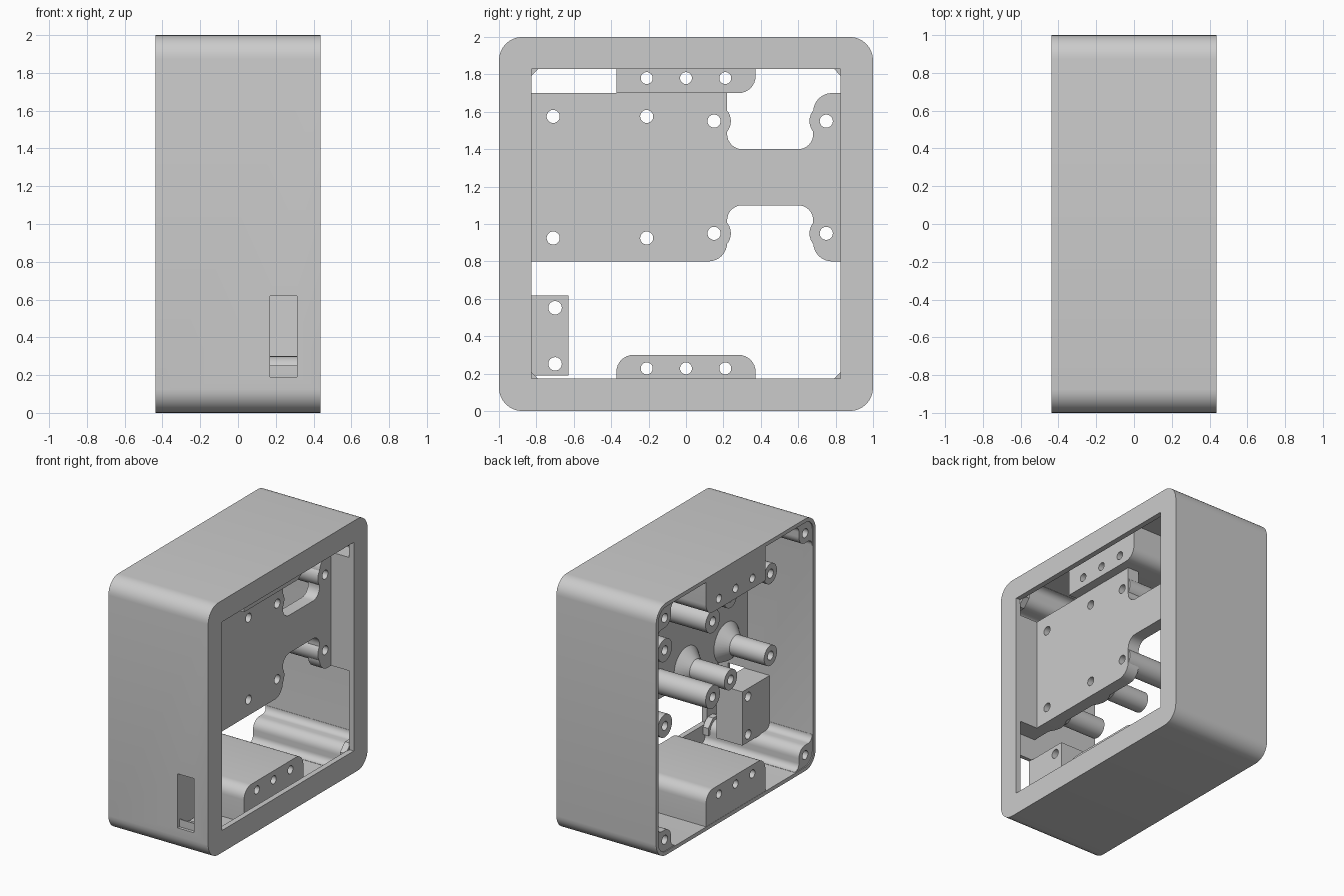
import bpy, bmesh, math
from mathutils import Vector

cube = bpy.data.objects.get("Cube")
if cube:
    bpy.data.objects.remove(cube, do_unlink=True)

grey = bpy.data.materials.new("plain grey")
grey.use_nodes = True
colour = (0.6, 0.6, 0.6, 1)
grey.diffuse_color = colour
grey.node_tree.nodes["Principled BSDF"].inputs["Base Color"].default_value = colour


def finish(name, bm):
    bmesh.ops.remove_doubles(bm, verts=bm.verts, dist=1e-5)
    bmesh.ops.recalc_face_normals(bm, faces=bm.faces)
    me = bpy.data.meshes.new(name)
    bm.to_mesh(me)
    bm.free()
    me.materials.append(grey)
    ob = bpy.data.objects.new(name, me)
    bpy.context.collection.objects.link(ob)
    return ob


def rounded(corners, steps=8):
    """Round right-angled corners given as (y, z, radius)."""
    out = []
    for i, (y, z, r) in enumerate(corners):
        p = Vector((y, z))
        if r == 0:
            out.append(p)
            continue
        a = (Vector(corners[i - 1][:2]) - p).normalized() * r
        b = (Vector(corners[(i + 1) % len(corners)][:2]) - p).normalized() * r
        for k in range(steps + 1):
            t = math.pi / 2 * k / steps
            out.append(p + a + b - b * math.cos(t) - a * math.sin(t))
    return out


def prism(name, outline, x0, x1):
    """Extrude a y-z outline along x."""
    bm = bmesh.new()
    face = bm.faces.new([bm.verts.new((x0, y, z)) for y, z in outline])
    new = bmesh.ops.extrude_face_region(bm, geom=[face])["geom"]
    verts = [v for v in new if isinstance(v, bmesh.types.BMVert)]
    bmesh.ops.translate(bm, verts=verts, vec=(x1 - x0, 0, 0))
    return finish(name, bm)


def rect(y0, y1, z0, z1, r=0):
    return rounded([(y0, z0, r), (y1, z0, r), (y1, z1, r), (y0, z1, r)])


def lathe(name, y, z, profile, sides=32):
    """Spin a closed (x, radius) profile about an axis along x."""
    bm = bmesh.new()
    verts = [bm.verts.new((x, y + r, z)) for x, r in profile]
    edges = [bm.edges.new((v, verts[i - 1])) for i, v in enumerate(verts)]
    bmesh.ops.spin(bm, geom=verts + edges, cent=(0, y, z), axis=(1, 0, 0),
                   angle=math.tau, steps=sides)
    return finish(name, bm)


def hole(y, z, r, end=1):
    return lathe("hole", y, z, [(-1, 0), (-1, r), (end, r), (end, 0)])


def cut(ob, cutters):
    for c in cutters:
        mod = ob.modifiers.new("cut", "BOOLEAN")
        mod.operation, mod.solver, mod.object = "DIFFERENCE", "EXACT", c
    deps = bpy.context.evaluated_depsgraph_get()
    me = bpy.data.meshes.new_from_object(ob.evaluated_get(deps))
    ob.modifiers.clear()
    ob.data = me
    for c in cutters:
        bpy.data.objects.remove(c, do_unlink=True)


HALF_X, LIP, OPEN, WALL = 0.438, 0.395, 0.826, 0.98
FRONT, BACK = 0.24, 0.14

# Outer case: thin walls, a lip round the opening, a slot in one wall
case = prism("case", rect(-1, 1, 0, 2, 0.125), -HALF_X, HALF_X)
cut(case, [prism("cavity", rect(-0.97, 0.97, 0.03, 1.97, 0.095), -0.6, LIP),
           prism("window", rect(-OPEN, OPEN, 0.175, 1.83), 0.2, 0.6),
           prism("slot", rect(-1.1, -0.9, 0.19, 0.62), 0.17, 0.312)])

# Corner screw posts blended into the walls, with gussets behind the lip
post = rounded([(0.75, 0.976, 0), (0.75, 0.968, 0), (0.802, 0.968, 0.05),
                (0.802, 0.802, 0.077), (0.968, 0.802, 0.05), (0.968, 0.75, 0),
                (0.976, 0.75, 0), (0.976, 0.976, 0.09)])
gusset = [(0.78, 0.84), (0.84, 0.78), (0.9, 0.78), (0.9, 0.9), (0.78, 0.9)]
for sy in (-1, 1):
    for sz in (-1, 1):
        ob = prism("corner_post", [(sy * a, 1 + sz * b) for a, b in post], -0.43, 0.4)
        cut(ob, [hole(sy * 0.88, 1 + sz * 0.88, 0.035, -0.1)])
        prism("corner_gusset", [(sy * a, 1 + sz * b) for a, b in gusset], 0.35, 0.4)

# Mounting plate with a rounded notch above and below
low, high = 0.8, 1.7
plate = prism("mounting_plate", rounded([
    (-WALL, low, 0), (0.22, low, 0.1), (0.22, 1.1, 0.08), (0.68, 1.1, 0.08),
    (0.68, low, 0.1), (WALL, low, 0), (WALL, high, 0), (0.68, high, 0.1),
    (0.68, 1.4, 0.08), (0.22, 1.4, 0.08), (0.22, high, 0), (-WALL, high, 0)]),
    BACK, FRONT)
flared = [(y, z) for y in (-0.71, -0.21) for z in (0.925, 1.575)]
plain = [(y, z) for y in (0.15, 0.75) for z in (0.95, 1.55)]
cut(plate, [hole(y, z, 0.035) for y, z in flared + plain])

# Side rails joining the plate to the lip
for side in (-1, 1):
    prism("side_rail", rect(*sorted((side * OPEN, side * WALL)), low, high),
          BACK + 0.01, 0.41)

# Standoffs behind the plate, the flares trimmed level with its edges
for y, z in flared:
    ob = lathe("flared_standoff", y, z,
               [(0.2, 0.035), (0.2, 0.16), (BACK, 0.16), (0.06, 0.08),
                (-0.245, 0.08), (-0.245, 0.035)])
    cut(ob, [prism("trim_below", rect(-2, 2, 0.2, low + 0.001), -1, 1),
             prism("trim_above", rect(-2, 2, high - 0.001, 2.2), -1, 1)])
for y, z in plain:
    lathe("standoff", y, z, [(FRONT - 0.001, 0.035), (FRONT - 0.001, 0.09),
                             (-0.34, 0.09), (-0.34, 0.035)])

# Long brackets along the floor and ceiling
HALF = 0.372
floor = prism("floor_bracket", rounded([
    (-HALF, 0.02, 0), (HALF, 0.02, 0), (HALF, 0.3, 0.09), (-HALF, 0.3, 0.09)]),
    -0.436, 0.313)
ceiling = prism("ceiling_bracket", rounded([
    (-HALF, 1.98, 0), (HALF, 1.98, 0), (HALF, 1.7, 0.09), (-HALF, 1.7, 0)]),
    -0.436, 0.313)
for bracket, z in ((floor, 0.228), (ceiling, 1.78)):
    cut(bracket, [hole(y, z, 0.032) for y in (-0.21, 0, 0.21)])

# Small block beside the slot
block = prism("slot_block", rect(-WALL, -0.628, 0.19, 0.617), -0.055, 0.17)
cut(block, [hole(-0.7, z, 0.036) for z in (0.252, 0.552)])

# Smooth the rounded surfaces and keep edges sharp
bpy.ops.object.select_all(action="DESELECT")
for ob in bpy.context.collection.objects:
    if ob.type == "MESH":
        ob.select_set(True)
        bpy.context.view_layer.objects.active = ob
bpy.ops.object.shade_smooth_by_angle(angle=math.radians(30))
